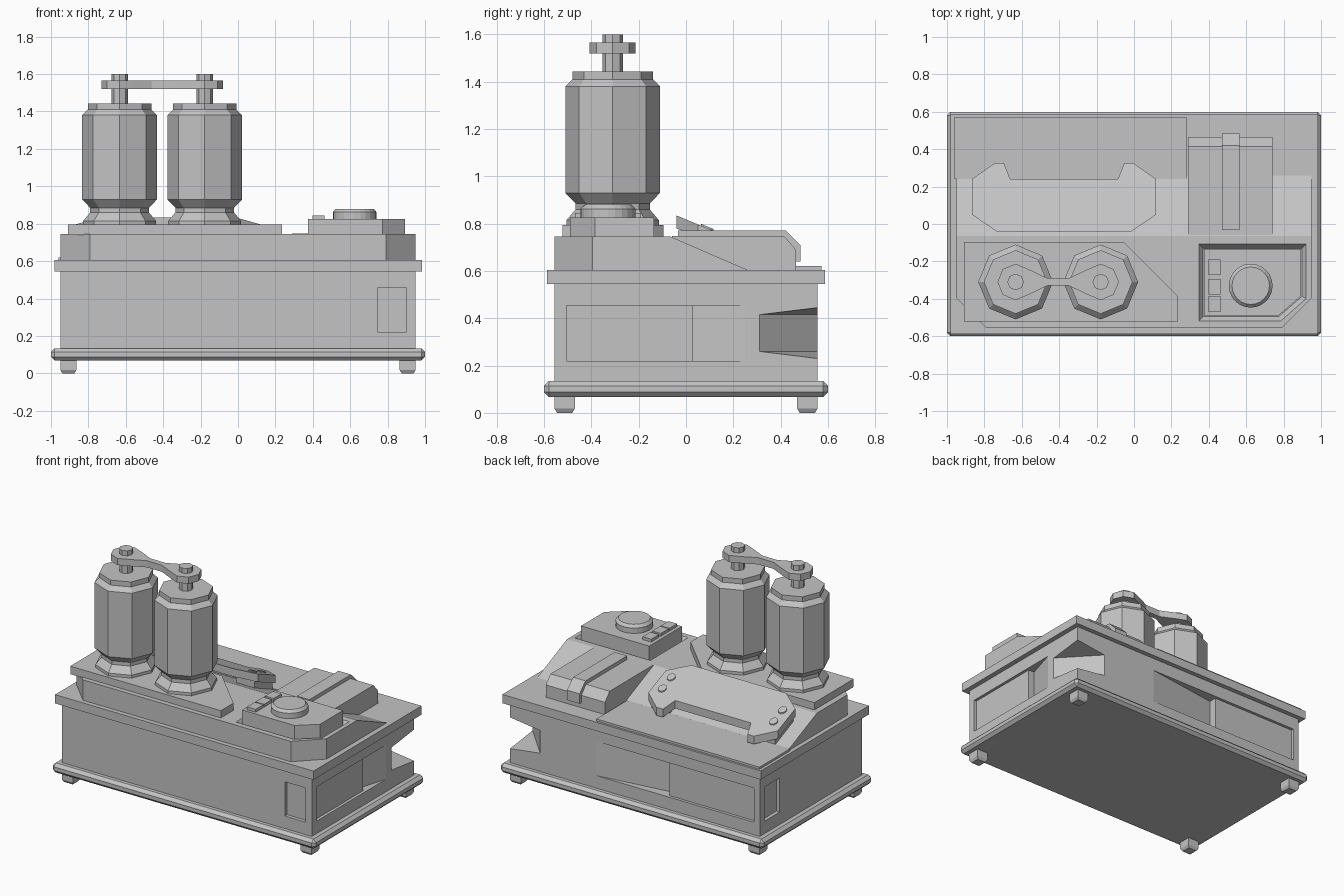
import bpy, bmesh, math

if "Cube" in bpy.data.objects:
    bpy.data.objects.remove(bpy.data.objects["Cube"])

GREY = bpy.data.materials.new("plain_grey")
GREY.diffuse_color = (0.55, 0.55, 0.55, 1)
GREY.use_nodes = True
GREY.node_tree.nodes["Principled BSDF"].inputs["Base Color"].default_value = GREY.diffuse_color


def loft(name, rings):
    """Closed solid joining rings of 3D points, capped at both ends."""
    bm = bmesh.new()
    vs = [[bm.verts.new(p) for p in r] for r in rings]
    n = len(rings[0])
    for a, b in zip(vs, vs[1:]):
        for i in range(n):
            j = (i + 1) % n
            bm.faces.new((a[i], a[j], b[j], b[i]))
    bm.faces.new(vs[0][::-1])
    bm.faces.new(vs[-1])
    bmesh.ops.recalc_face_normals(bm, faces=bm.faces)
    me = bpy.data.meshes.new(name)
    bm.to_mesh(me)
    bm.free()
    me.materials.append(GREY)
    ob = bpy.data.objects.new(name, me)
    bpy.context.collection.objects.link(ob)
    return ob


def prism(name, pts, z0, z1):
    return loft(name, [[(x, y, z) for x, y in pts] for z in (z0, z1)])


def rect(x0, x1, y0, y1):
    return [(x0, y0), (x1, y0), (x1, y1), (x0, y1)]


def side_prism(name, pts, x0, x1):
    """Extrude a (y, z) profile along x."""
    return loft(name, [[(x, y, z) for y, z in pts] for x in (x0, x1)])


def turned(name, cx, cy, profile, n=8):
    """Stack of n-sided rings from (radius, z) pairs."""
    return loft(name, [[(cx + r * math.cos(math.tau * i / n), cy + r * math.sin(math.tau * i / n), z)
                        for i in range(n)] for r, z in profile])


def apply_mod(ob, mod):
    bpy.context.view_layer.objects.active = ob
    bpy.ops.object.modifier_apply(modifier=mod.name)


def cut(ob, cutter):
    m = ob.modifiers.new("cut", 'BOOLEAN')
    m.operation, m.solver, m.object = 'DIFFERENCE', 'EXACT', cutter
    apply_mod(ob, m)
    bpy.data.objects.remove(cutter)


def bevel(ob, width, segments=1):
    m = ob.modifiers.new("bevel", 'BEVEL')
    m.width, m.segments = width, segments
    apply_mod(ob, m)


# Feet and base plate
for sx in (-1, 1):
    for sy in (-1, 1):
        rings = []
        for h, z in ((0.032, 0), (0.043, 0.018), (0.043, 0.075)):
            cx, cy = sx * 0.907, sy * 0.513
            rings.append([(x, y, z) for x, y in rect(cx - h, cx + h, cy - h, cy + h)])
        loft("foot", rings)
base = prism("base_plate", rect(-1, 1, -0.6, 0.6), 0.068, 0.134)
bevel(base, 0.02)

# Main body with side grips, windows and a cut corner
body = prism("body", rect(-0.95, 0.95, -0.555, 0.555), 0.13, 0.55)
grip = [(1.0, -0.505), (0.93, -0.505), (0.93, 0.03), (0.885, 0.03), (0.95, 0.25), (1.0, 0.25)]
cut(body, prism("cutter", grip, 0.22, 0.455))
back_grip = [(-0.905, 0.62), (-0.905, 0.535), (-0.25, 0.535), (-0.25, 0.48), (0.3, 0.555), (0.3, 0.62)]
cut(body, prism("cutter", back_grip, 0.22, 0.455))
cut(body, prism("cutter", rect(0.745, 0.9, -0.6, -0.53), 0.22, 0.455))
cut(body, prism("cutter", rect(-1, -0.925, 0.34, 0.505), 0.22, 0.455))
corner = [[(0.95, 0.31, 0.26), (0.95 + 0.12, 0.555 + 0.12, 0.20), (0.72, 0.555, 0.26)],
          [(0.95, 0.31, 0.415), (0.95 + 0.12, 0.555 + 0.12, 0.475), (0.72, 0.555, 0.415)]]
cut(body, loft("cutter", corner))

# Lid slab and raised rear plate
prism("lid_slab", rect(-0.98, 0.985, -0.587, 0.587), 0.545, 0.605)
prism("rear_plate", rect(-0.96, 0.28, 0.24, 0.573), 0.60, 0.62)

# Upper deck: chamfered front corners, sloping back
low = [(-0.95, 0.27), (-0.95, -0.395), (-0.79, -0.555), (0.79, -0.555), (0.95, -0.395), (0.95, 0.27)]
high = [(x, min(y, -0.065)) for x, y in low]
deck = loft("upper_deck", [[(x, y, 0.60) for x, y in low], [(x, y, 0.745) for x, y in high]])


def panel_outline(g):
    return [(0.374 - g, -0.135 + g), (0.374 - g, -0.49 - g), (0.772 + g / 2, -0.49 - g),
            (0.893 + g, -0.385 - g / 2), (0.893 + g, -0.135 + g)]


# Control panel in its shallow pit
cut(deck, loft("cutter", [[(x, y, z) for x, y in panel_outline(g)]
                          for g, z in ((0.005, 0.715), (0.035, 0.755))]))
prism("control_panel", panel_outline(0), 0.70, 0.825)
for y in (-0.232, -0.336, -0.428):
    prism("panel_button", rect(0.397, 0.463, y - 0.042, y + 0.042), 0.82, 0.845)
turned("panel_knob", 0.624, -0.33,
       [(0.117, 0.82), (0.117, 0.862), (0.1, 0.88)], 24)

# Rear housing and its strap
side_prism("rear_housing", [(-0.06, 0.60), (-0.06, 0.747), (0.415, 0.747), (0.465, 0.69), (0.465, 0.60)],
           0.29, 0.74)
side_prism("housing_strap", [(-0.033, 0.70), (-0.033, 0.772), (0.42, 0.772), (0.485, 0.708),
                             (0.485, 0.64), (0.44, 0.64)], 0.47, 0.565)

# Tower mounting plate
prism("tower_plate", [(-0.91, -0.095), (-0.91, -0.522), (0.235, -0.522), (0.235, -0.385),
                      (-0.055, -0.095)], 0.74, 0.795)

# Two eight-sided towers with studs
TY = -0.31
TOWERS = (-0.633, -0.178)
for x in TOWERS:
    turned("tower", x, TY, [(0.195, 0.79), (0.195, 0.815), (0.157, 0.86), (0.157, 0.885), (0.2, 0.93),
                            (0.2, 1.38), (0.17, 1.41), (0.17, 1.444)])
    turned("tower_stud", x, TY, [(0.044, 1.43), (0.044, 1.6)])

# Link bar joining the studs
mid = sum(TOWERS) / 2
head = [(TOWERS[0] + 0.17, TY + 0.02)]
for i in range(1, 8):
    a = math.tau * i / 8
    head.append((TOWERS[0] + 0.097 * math.cos(a), TY + 0.097 * math.sin(a)))
head.append((TOWERS[0] + 0.17, TY - 0.02))
prism("link_bar", head + [(2 * mid - x, y) for x, y in head[::-1]], 1.52, 1.566)


# Tilted handle plate following the rear slope
def slope(y):
    return 0.745 - 0.418 * (y + 0.065)


def tilted(name, pts, c0, c1):
    return loft(name, [[(x, y, slope(y) + c) for x, y in pts] for c in (c0, c1)])


HX = -0.374
half = [(0.36, -0.04), (0.492, 0.05), (0.492, 0.24), (0.37, 0.326), (0.322, 0.326), (0.288, 0.24)]
tilted("handle_plate", [(HX + x, y) for x, y in half] + [(HX - x, y) for x, y in half[::-1]], 0.045, 0.1)
for s in (-1, 1):
    x = HX + s * 0.40
    tilted("handle_mount", rect(x - 0.07, x + 0.07, 0.04, 0.24), -0.02, 0.05)
    for y in (0.09, 0.187):
        ring = [(HX + s * 0.423 + 0.027 * math.cos(math.tau * i / 12),
                 y + 0.027 * math.sin(math.tau * i / 12)) for i in range(12)]
        tilted("handle_bolt", ring, 0.09, 0.108)
